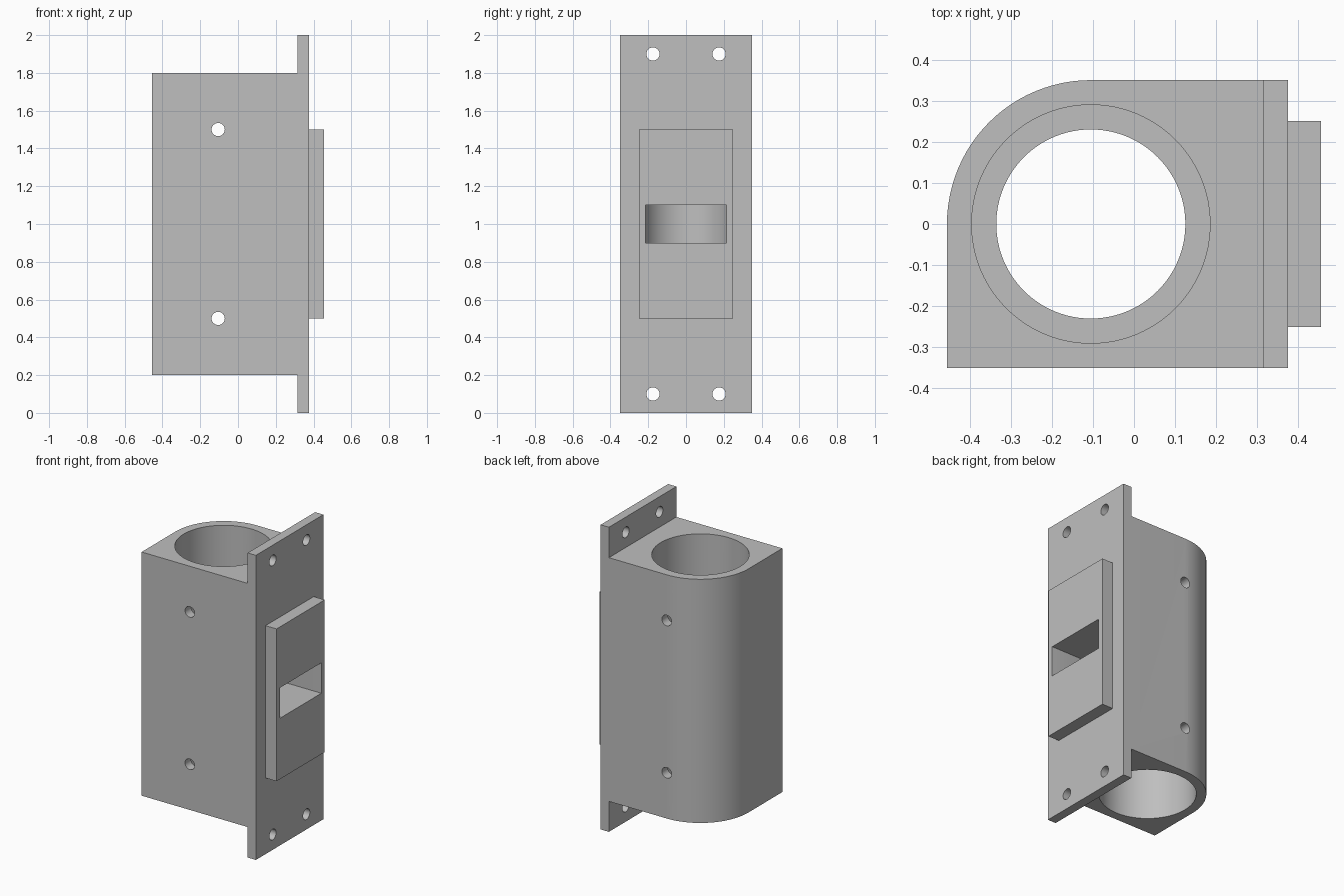
import bpy
import bmesh
from math import cos, sin, pi, radians
from mathutils import Matrix

cube = bpy.data.objects.get("Cube")
if cube:
    bpy.data.objects.remove(cube, do_unlink=True)

AXIS = -0.105      # x of the bore axis
HALF = 0.35        # half depth of the housing

grey = bpy.data.materials.new("plain grey")
grey.use_nodes = True
colour = (0.52, 0.52, 0.52, 1)
grey.diffuse_color = colour
grey.node_tree.nodes["Principled BSDF"].inputs["Base Color"].default_value = colour


def finish(name, bm):
    bmesh.ops.recalc_face_normals(bm, faces=bm.faces)
    mesh = bpy.data.meshes.new(name)
    bm.to_mesh(mesh)
    bm.free()
    mesh.materials.append(grey)
    obj = bpy.data.objects.new(name, mesh)
    bpy.context.collection.objects.link(obj)
    return obj


def prism(name, outline, z0, z1):
    bm = bmesh.new()
    face = bm.faces.new([bm.verts.new((x, y, z0)) for x, y in outline])
    top = bmesh.ops.extrude_face_region(bm, geom=[face])["geom"]
    bmesh.ops.translate(bm, vec=(0, 0, z1 - z0),
                        verts=[v for v in top if isinstance(v, bmesh.types.BMVert)])
    return finish(name, bm)


def box(name, x0, x1, half_y, z0, z1):
    outline = [(x0, -half_y), (x1, -half_y), (x1, half_y), (x0, half_y)]
    return prism(name, outline, z0, z1)


def cylinder(name, centre, radius, length, axis="Z", sides=96):
    turn = {"X": Matrix.Rotation(pi / 2, 4, "Y"),
            "Y": Matrix.Rotation(pi / 2, 4, "X"),
            "Z": Matrix.Identity(4)}[axis]
    bm = bmesh.new()
    bmesh.ops.create_cone(bm, cap_ends=True, segments=sides, radius1=radius,
                          radius2=radius, depth=length,
                          matrix=Matrix.Translation(centre) @ turn)
    return finish(name, bm)


def combine(target, tool, operation):
    tool.hide_render = True
    bpy.context.view_layer.objects.active = target
    mod = target.modifiers.new(operation.lower(), "BOOLEAN")
    mod.operation = operation
    mod.solver = "EXACT"
    mod.object = tool
    bpy.ops.object.modifier_apply(modifier=mod.name)
    bpy.data.objects.remove(tool, do_unlink=True)


# Housing: a block with one rounded vertical corner
steps = 24
arc = [(AXIS + HALF * cos(pi / 2 * (1 + i / steps)),
        HALF * sin(pi / 2 * (1 + i / steps))) for i in range(steps + 1)]
outline = arc + [(AXIS - HALF, -HALF), (0.345, -HALF), (0.345, HALF)]
bracket = prism("mounting_bracket", outline, 0.2, 1.8)

# Mounting plate and raised pad
combine(bracket, box("mounting_plate", 0.315, 0.375, HALF, 0, 2), "UNION")
combine(bracket, box("raised_pad", 0.35, 0.455, 0.25, 0.5, 1.5), "UNION")

# Stepped bore: wide sockets at both ends, narrower collar between
cutters = [cylinder("bore", (AXIS, 0, 1), 0.23, 2)]
for z in (0.4, 1.6):
    cutters.append(cylinder("socket", (AXIS, 0, z), 0.29, 0.8))

# Slot from the pad into the bore
cutters.append(box("slot", -0.1, 0.6, 0.215, 0.9, 1.1))

# Cross holes through the housing, and screw holes in the plate
for z in (0.5, 1.5):
    cutters.append(cylinder("cross_hole", (AXIS, 0, z), 0.035, 1, "Y", 32))
for z in (0.1, 1.9):
    for y in (-0.175, 0.175):
        cutters.append(cylinder("screw_hole", (0.345, y, z), 0.035, 0.2, "X", 32))

for cutter in cutters:
    combine(bracket, cutter, "DIFFERENCE")

bpy.ops.object.select_all(action="DESELECT")
bracket.select_set(True)
bpy.context.view_layer.objects.active = bracket
bpy.ops.object.shade_smooth_by_angle(angle=radians(30))
